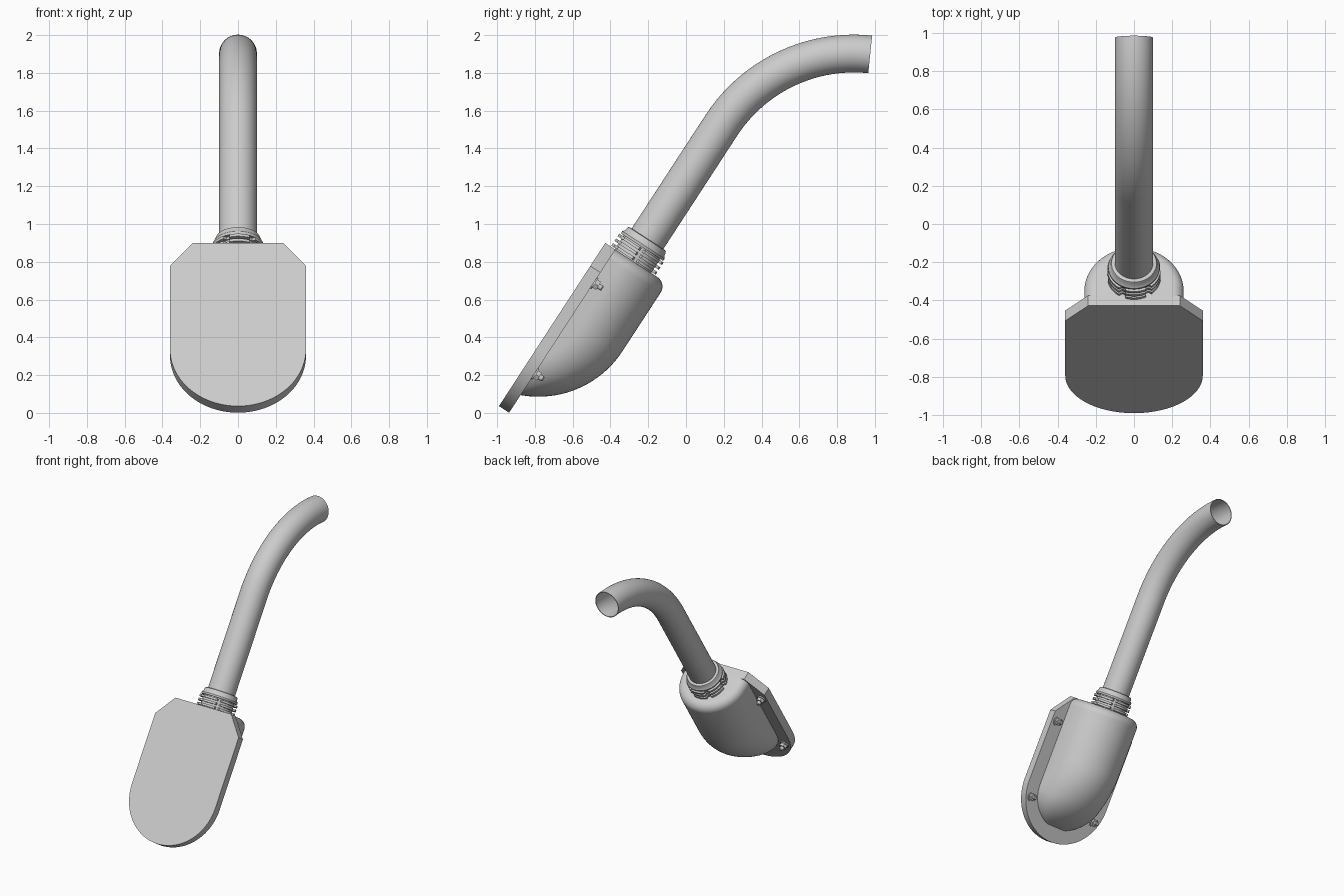
import bpy, bmesh
from math import sin, cos, pi, sqrt, radians
from mathutils import Vector

if "Cube" in bpy.data.objects:
    bpy.data.objects.remove(bpy.data.objects["Cube"])

mat = bpy.data.materials.new("light_grey_metal")
mat.use_nodes = True
grey = (0.6, 0.6, 0.6, 1)
mat.diffuse_color = grey
mat.node_tree.nodes["Principled BSDF"].inputs["Base Color"].default_value = grey

# Tilted frame: x sideways, u up the plate, n out of its back
U = Vector((0, 0.546, 0.838))
N = Vector((0, 0.838, -0.546))
ORIGIN = Vector((0, -0.99, 0.036))
AXIS_N = 0.175    # height of the pipe axis above the plate front
PLATE_T = 0.064


def place(x, u, n):
    return ORIGIN + Vector((x, 0, 0)) + U * u + N * n


def loft(name, rings, caps=True, closed=False, sharp=35):
    """Skin a list of equal closed rings, with smooth shading split at sharp edges."""
    bm = bmesh.new()
    rows = [[bm.verts.new(p) for p in ring] for ring in rings]
    pairs = list(zip(rows, rows[1:]))
    if closed:
        pairs.append((rows[-1], rows[0]))
    for a, b in pairs:
        for i in range(len(a)):
            j = (i + 1) % len(a)
            bm.faces.new((a[i], a[j], b[j], b[i]))
    if caps and not closed:
        bm.faces.new(rows[0])
        bm.faces.new(rows[-1])
    bmesh.ops.recalc_face_normals(bm, faces=bm.faces)
    for f in bm.faces:
        f.smooth = True
    for e in bm.edges:
        e.smooth = e.calc_face_angle(0) < radians(sharp)
    me = bpy.data.meshes.new(name)
    bm.to_mesh(me)
    bm.free()
    me.materials.append(mat)
    ob = bpy.data.objects.new(name, me)
    bpy.context.collection.objects.link(ob)
    return ob


def circle(r, count):
    return [(r * cos(2 * pi * i / count), r * sin(2 * pi * i / count)) for i in range(count)]


def lathe_u(name, profile, count=48):
    """Turn (radius, u) pairs about the pipe axis."""
    return loft(name, [[place(x, u, AXIS_N + y) for x, y in circle(r, count)]
                       for r, u in profile])


def lathe_n(name, cx, cu, profile, count):
    """Turn (radius, n) pairs about an axis square to the plate."""
    return loft(name, [[place(cx + x, cu + y, n) for x, y in circle(r, count)]
                       for r, n in profile])


# Mounting plate: round bottom, chamfered top corners
W = 0.36
outline = [(0.24, 1.03), (-0.24, 1.03), (-W, 0.885)]
outline += [(-W * cos(pi * i / 40), W - W * sin(pi * i / 40)) for i in range(41)]
outline.append((W, 0.885))
loft("mounting_plate", [[place(x, u, n) for x, u in outline] for n in (0, PLATE_T)])

# Housing: D-shaped sections tapering to a bullet nose, rounded upper rim
BASE, HALF, TOP, RIM, NOSE_R = 0.062, 0.26, 1.03, 0.06, 0.53


def section(u, shrink=0):
    du = max(0.6 - u, 0)
    h = sqrt(NOSE_R ** 2 - du ** 2) - 0.141 - BASE - shrink
    dw = max(0.36 - u, 0)
    w = sqrt(HALF ** 2 - dw ** 2) - shrink
    wall = max(h - w, 0)
    pts = [(w, 0)] + [(w * cos(pi * i / 32), wall + (h - wall) * sin(pi * i / 32))
                      for i in range(33)] + [(-w, 0)]
    return [place(x, u, BASE + y) for x, y in pts]


stations = [0.112 + 0.488 * (1 - cos(pi / 2 * i / 24)) for i in range(25)]
rings = [section(u) for u in stations]
for i in range(9):
    a = pi / 2 * i / 8
    rings.append(section(TOP - RIM + RIM * sin(a), RIM * (1 - cos(a))))
loft("housing", rings)

# Neck and rounded collar
lathe_u("neck", [(0.115, 1.0), (0.115, 1.135)])
lathe_u("collar", [(0.11, 1.118), (0.13, 1.118), (0.134, 1.124), (0.134, 1.132),
                   (0.124, 1.145), (0.122, 1.16), (0.118, 1.168), (0.11, 1.171), (0.095, 1.171)])

# Lock rings: slotted discs stacked round the neck
for k in range(3):
    u0 = 1.036 + 0.03 * k
    ring = []
    for i in range(96):
        a = 2 * pi * i / 96
        r = 0.121 if i % 16 < 3 else 0.14
        ring.append((r * cos(a), r * sin(a)))
    loft("lock_ring_%d" % (k + 1),
         [[place(x, u, AXIS_N + y) for x, y in ring] for u in (u0, u0 + 0.016)])

# Pipe: straight run, then a bend past level, open at the far end
BEND, START, TURN, R_OUT, R_IN = 0.838, 1.887, radians(62.8), 0.1, 0.095
path = [(1.1, AXIS_N, 0)]
for i in range(33):
    a = TURN * i / 32
    path.append((START + BEND * sin(a), AXIS_N + BEND * (1 - cos(a)), a))


def pipe_ring(u, n, a, r):
    return [place(x, u - y * sin(a), n + y * cos(a)) for x, y in circle(r, 48)]


loft("bent_pipe", [pipe_ring(*p, R_OUT) for p in path]
     + [pipe_ring(*p, R_IN) for p in reversed(path)], closed=True)

# Washers, nuts and studs on the plate's back
for side, sx in (("left", 1), ("right", -1)):
    for level, bx, bu in (("upper", 0.31, 0.82), ("lower", 0.289, 0.247)):
        tag = "%s_%s_" % (level, side)
        t = PLATE_T
        lathe_n(tag + "washer", sx * bx, bu, [(0.034, t), (0.034, t + 0.008)], 24)
        lathe_n(tag + "nut", sx * bx, bu, [(0.028, t), (0.028, t + 0.03)], 6)
        lathe_n(tag + "stud", sx * bx, bu,
                [(0.015, t), (0.015, t + 0.05), (0.011, t + 0.055)], 16)
